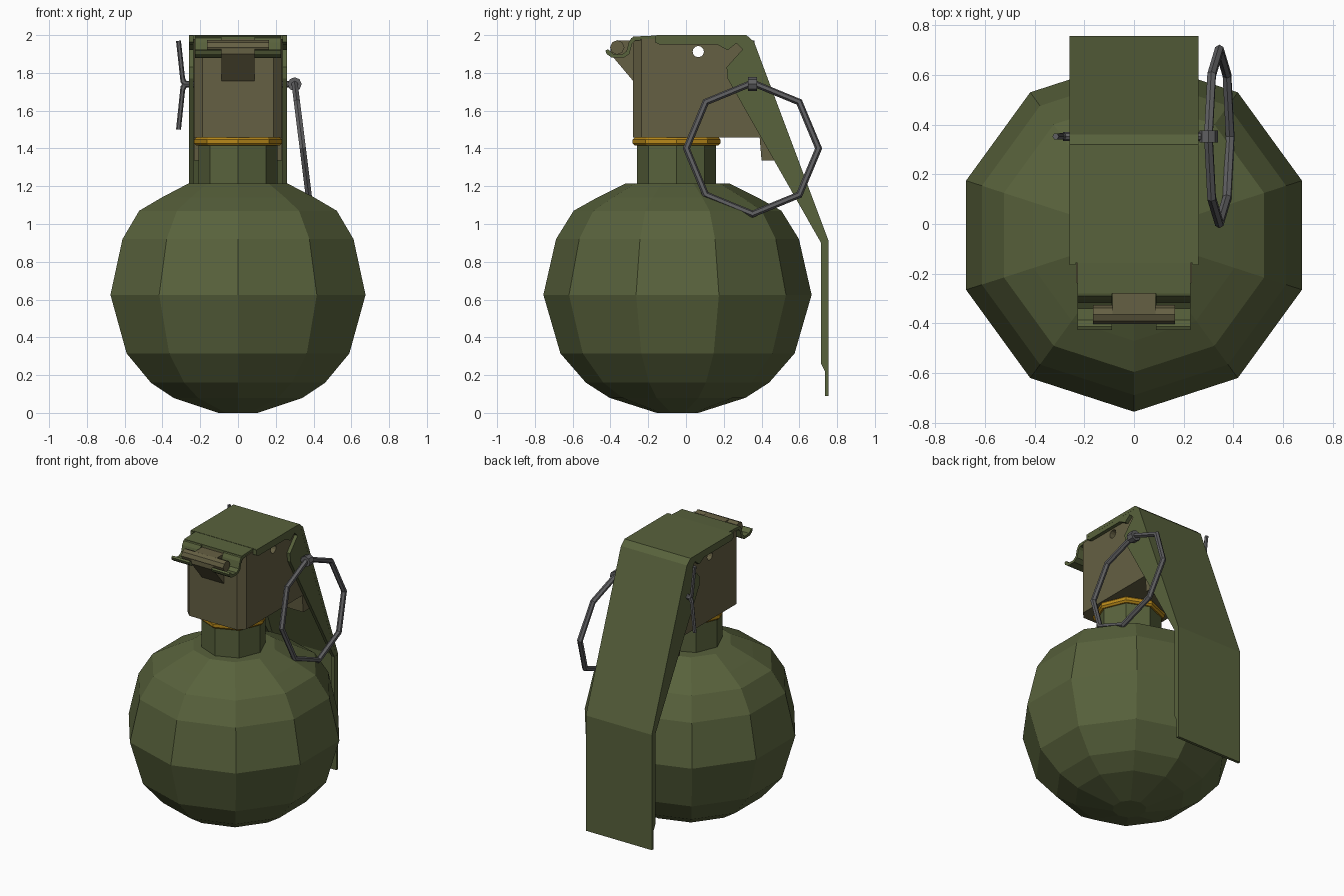
import bpy, bmesh, math
from mathutils import Vector

if "Cube" in bpy.data.objects:
    bpy.data.objects.remove(bpy.data.objects["Cube"])


def material(name, rgb):
    m = bpy.data.materials.new(name)
    m.diffuse_color = (*rgb, 1)
    m.use_nodes = True
    m.node_tree.nodes["Principled BSDF"].inputs["Base Color"].default_value = m.diffuse_color
    return m


GREEN = material("olive_green", (0.098, 0.122, 0.045))
BROWN = material("drab_brown", (0.130, 0.115, 0.056))
GOLD = material("brass", (0.48, 0.25, 0.01))
STEEL = material("steel", (0.115, 0.115, 0.12))


def finish(bm, name, mat):
    bmesh.ops.recalc_face_normals(bm, faces=bm.faces)
    me = bpy.data.meshes.new(name)
    bm.to_mesh(me)
    bm.free()
    ob = bpy.data.objects.new(name, me)
    bpy.context.collection.objects.link(ob)
    me.materials.append(mat)
    return ob


def prism(name, profile, x0, x1, mat, chamfer=None):
    """Extrude a (y, z) outline from x0 to x1; chamfer=(y, width) bevels the long-edge ends at that y."""
    bm = bmesh.new()
    face = bm.faces.new([bm.verts.new((x0, y, z)) for y, z in profile])
    ext = bmesh.ops.extrude_face_region(bm, geom=[face])["geom"]
    bmesh.ops.translate(bm, vec=(x1 - x0, 0, 0), verts=[v for v in ext if isinstance(v, bmesh.types.BMVert)])
    if chamfer:
        y, w = chamfer
        edges = [e for e in bm.edges if all(abs(v.co.y - y) < 1e-4 for v in e.verts)
                 and abs(e.verts[0].co.x - e.verts[1].co.x) < 1e-4]
        bmesh.ops.bevel(bm, geom=edges, offset=w, segments=1, affect='EDGES')
    return finish(bm, name, mat)


def lathe(name, rings, sides, cy, mat, closed=False):
    """Stack (radius, z) rings with one vertex facing the front; closed joins last ring to first."""
    bm = bmesh.new()
    loops = []
    for r, z in rings:
        loops.append([bm.verts.new((r * math.sin(2 * math.pi * i / sides),
                                    cy - r * math.cos(2 * math.pi * i / sides), z)) for i in range(sides)])
    pairs = list(zip(loops, loops[1:]))
    if closed:
        pairs.append((loops[-1], loops[0]))
    else:
        bm.faces.new(loops[0])
        bm.faces.new(loops[-1])
    for a, b in pairs:
        for i in range(sides):
            j = (i + 1) % sides
            bm.faces.new((a[i], a[j], b[j], b[i]))
    return finish(bm, name, mat)


def rod(name, p, q, radius, sides, mat):
    p, q = Vector(p), Vector(q)
    bm = bmesh.new()
    bmesh.ops.create_cone(bm, cap_ends=True, segments=sides, radius1=radius, radius2=radius, depth=(q - p).length)
    bmesh.ops.rotate(bm, matrix=(q - p).to_track_quat('Z', 'Y').to_matrix(), verts=bm.verts)
    bmesh.ops.translate(bm, vec=(p + q) / 2, verts=bm.verts)
    return finish(bm, name, mat)


# Faceted round body, neck and brass collar
lathe("body", [(0.11, 0), (0.36, 0.08), (0.485, 0.16), (0.62, 0.315), (0.71, 0.625),
               (0.643, 0.92), (0.55, 1.07), (0.425, 1.14), (0.275, 1.215)], 10, -0.045, GREEN)
lathe("neck", [(0.21, 1.19), (0.21, 1.47)], 8, -0.05, GREEN)
lathe("collar", [(0.2, 1.415), (0.22, 1.415), (0.232, 1.427), (0.232, 1.448), (0.22, 1.46), (0.2, 1.46)],
      8, -0.05, GOLD, closed=True)

# Fuze head with chamfered front corners, rear leg and a drilled cross hole
head = prism("fuze_head", [(-0.28, 1.457), (0.39, 1.457), (0.4, 1.335), (0.475, 1.335), (0.475, 1.56),
                           (0.33, 1.93), (0.3, 1.979), (-0.28, 1.979)], -0.233, 0.233, BROWN, (-0.28, 0.045))
cutter = rod("hole_cutter", (-0.5, 0.065, 1.913), (0.5, 0.065, 1.913), 0.03, 12, BROWN)
cutter.hide_render = True
cutter.hide_set(True)
hole = head.modifiers.new("hole", 'BOOLEAN')
hole.object = cutter
hole.operation = 'DIFFERENCE'
hole.solver = 'EXACT'

# Hinge nose and hinge pin at the front
prism("hinge_nose", [(-0.26, 1.74), (-0.282, 1.76), (-0.4, 1.9), (-0.4, 1.94), (-0.365, 1.972), (-0.26, 1.972)],
      -0.087, 0.087, BROWN)
rod("hinge_pin", (-0.165, -0.364, 1.935), (0.165, -0.364, 1.935), 0.038, 8, BROWN)

# Safety lever: bent plate, front tongue
prism("lever_plate", [(-0.157, 2), (0.32, 2), (0.36, 1.965), (0.755, 0.91), (0.755, 0.09), (0.735, 0.09),
                      (0.735, 0.905), (0.338, 1.957), (0.31, 1.978), (-0.157, 1.978)], -0.26, 0.26, GREEN)
prism("lever_tongue", [(-0.157, 1.998), (-0.157, 1.976), (-0.28, 1.97), (-0.28, 1.992)], -0.227, 0.227, GREEN)

# Lever side flanges and the two hooks under the hinge pin
flange = [(-0.165, 1.999), (-0.165, 1.963), (-0.14, 1.95), (0.165, 1.95), (0.22, 1.92), (0.267, 1.957),
          (0.3, 1.925), (0.215, 1.83), (0.22, 1.77), (0.715, 0.9), (0.715, 0.26), (0.735, 0.22),
          (0.752, 0.22), (0.752, 0.91), (0.357, 1.965), (0.318, 1.999)]
hook = [(-0.27, 1.992), (-0.29, 1.985), (-0.303, 1.96), (-0.315, 1.915), (-0.34, 1.897), (-0.385, 1.9),
        (-0.412, 1.925), (-0.427, 1.918), (-0.42, 1.9), (-0.395, 1.882), (-0.33, 1.88), (-0.3, 1.9),
        (-0.285, 1.955), (-0.27, 1.97)]
for side, s in (("left", -1), ("right", 1)):
    prism("lever_flange_" + side, flange, s * 0.235, s * 0.2595, GREEN)
    prism("lever_hook_" + side, hook, s * 0.088, s * 0.227, GREEN)

# Safety pin: shaft, eyelet, two spread prongs
PY, PZ = 0.352, 1.74
rod("pin_shaft", (-0.285, PY, PZ), (0.29, PY, PZ), 0.018, 8, STEEL)
rod("pin_eyelet", (0.3, PY - 0.024, PZ), (0.3, PY + 0.024, PZ), 0.037, 8, STEEL)
for part, s in (("upper", 1), ("lower", -1)):
    rod("pin_prong_" + part, (-0.28, PY, PZ), (-0.293, PY, PZ + s * 0.025), 0.015, 6, STEEL)
    rod("pin_prong_end_" + part, (-0.291, PY, PZ + s * 0.01), (-0.315, PY, PZ + s * 0.235 - 0.005), 0.013, 6, STEEL)

# Tilted eight-sided pull ring
bpy.ops.mesh.primitive_torus_add(major_segments=8, minor_segments=6, major_radius=0.35, minor_radius=0.019,
                                 location=(0.343, PY, 1.4), rotation=(0, math.pi / 2 - 0.125, 0))
ring = bpy.context.object
ring.name = "pull_ring"
ring.data.materials.append(STEEL)
